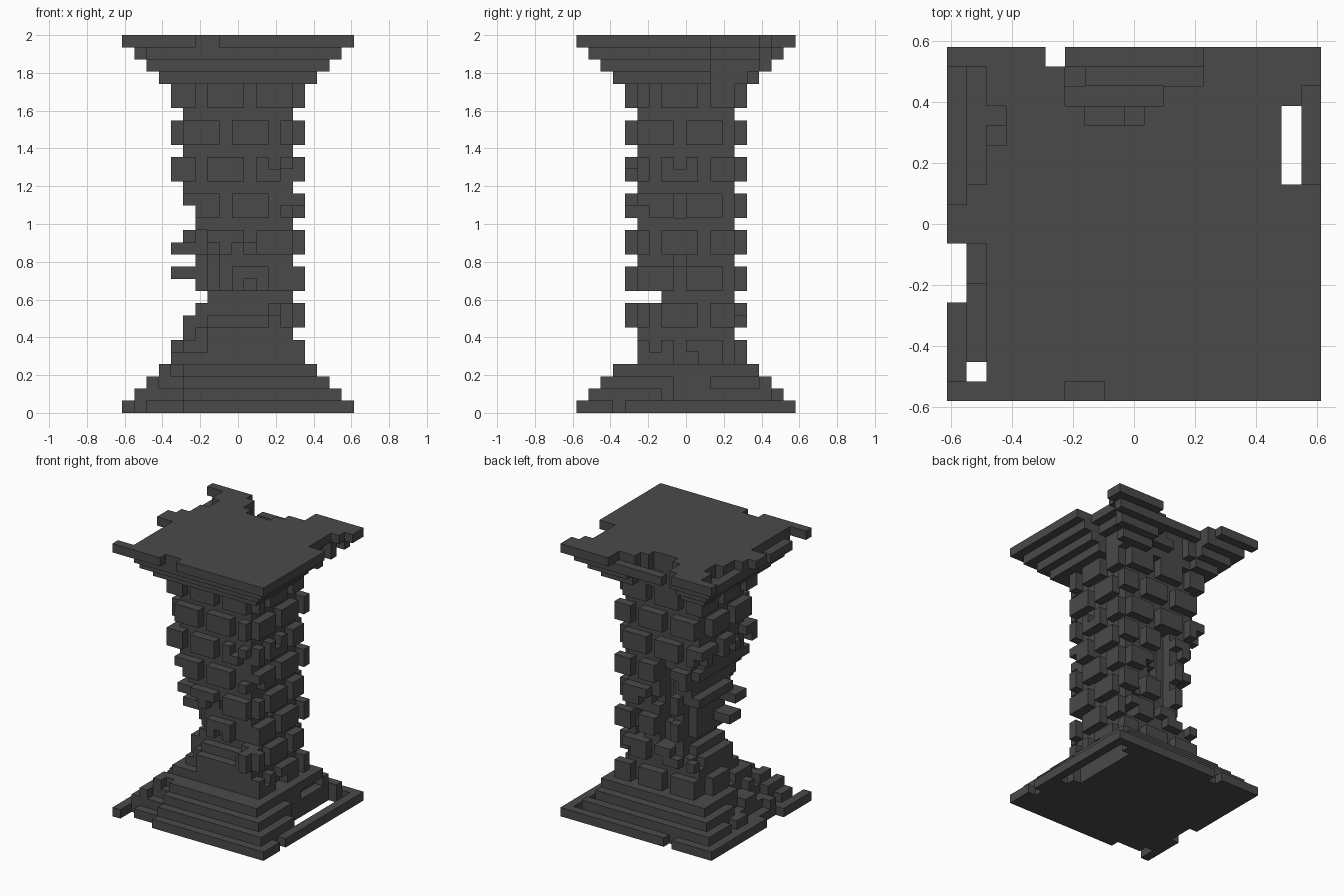
import bpy, bmesh, random

if "Cube" in bpy.data.objects:
    bpy.data.objects.remove(bpy.data.objects["Cube"], do_unlink=True)

random.seed(7)
S = 2 / 31              # block size
NX, NY = 19, 18         # blocks across the widest layer

stone = bpy.data.materials.new("dark_grey_stone")
stone.use_nodes = True
colour = (0.068, 0.068, 0.068, 1)
stone.diffuse_color = colour
bsdf = stone.node_tree.nodes["Principled BSDF"]
bsdf.inputs["Base Color"].default_value = colour
bsdf.inputs["Roughness"].default_value = 0.9


def box(i0, i1, j0, j1, k0, k1):
    """Set of grid cells in a box, both ends included."""
    return {(i, j, k) for i in range(i0, i1 + 1)
            for j in range(j0, j1 + 1) for k in range(k0, k1 + 1)}


def build(name, cells, solid):
    """Mesh the faces of the cells that are not buried in the whole solid."""
    bm = bmesh.new()
    verts = {}

    def vert(p):
        if p not in verts:
            verts[p] = bm.verts.new(((p[0] - NX / 2) * S, (p[1] - NY / 2) * S, p[2] * S))
        return verts[p]

    for c in sorted(cells):
        for axis in range(3):
            u, v = (axis + 1) % 3, (axis + 2) % 3
            for side in (0, 1):
                n = list(c)
                n[axis] += 2 * side - 1
                if tuple(n) in solid:
                    continue
                ring = []
                for a, b in ((0, 0), (1, 0), (1, 1), (0, 1)):
                    p = list(c)
                    p[axis] += side
                    p[u] += a
                    p[v] += b
                    ring.append(vert(tuple(p)))
                bm.faces.new(ring if side else ring[::-1])
    mesh = bpy.data.meshes.new(name)
    bm.to_mesh(mesh)
    bm.free()
    mesh.materials.append(stone)
    obj = bpy.data.objects.new(name, mesh)
    bpy.context.collection.objects.link(obj)


# Stepped base and cap, each layer one block smaller
base, cap = set(), set()
for k in range(4):
    base |= box(k, 18 - k, k, 17 - k, k, k)
    cap |= box(k, 18 - k, k, 17 - k, 30 - k, 30 - k)

# Broken front-left corner of the base
for k in range(4):
    base -= box(k + 1, 4, k, k, k, k)
base -= box(1, 1, 1, 1, 0, 1)
# Broken left and back edges of the base
base -= box(0, 0, 5, 7, 0, 0) | box(5, 5, 17, 17, 0, 0)
base -= box(1, 1, 4, 4, 1, 1) | box(1, 1, 6, 9, 1, 1) | box(1, 1, 12, 12, 1, 1)
base -= box(2, 2, 5, 6, 2, 2) | box(2, 2, 9, 10, 2, 2) | box(3, 3, 5, 5, 3, 3) | box(3, 3, 7, 8, 3, 3)
# Long slot behind the right edge of the base
base -= box(17, 17, 7, 16, 0, 1) | box(16, 16, 8, 15, 0, 2) | box(15, 15, 11, 14, 2, 2)
base -= box(18, 18, 3, 3, 0, 0)

# Broken left edge of the cap
cap -= box(0, 1, 1, 7, 30, 30) | box(0, 0, 10, 16, 30, 30)
cap -= box(1, 1, 11, 16, 30, 30) | box(2, 2, 13, 14, 30, 30)
cap -= box(1, 1, 1, 1, 29, 29) | box(1, 1, 6, 7, 29, 29) | box(2, 2, 13, 13, 29, 29)
cap -= box(3, 3, 9, 11, 27, 27)
# Broken back edge of the cap
cap -= box(5, 12, 17, 17, 30, 30) | box(6, 12, 16, 16, 30, 30)
cap -= box(6, 10, 15, 15, 30, 30) | box(7, 9, 14, 14, 30, 30)
cap -= box(6, 6, 15, 16, 29, 29) | box(7, 10, 15, 15, 29, 29) | box(7, 9, 14, 14, 29, 29)
cap -= box(6, 11, 15, 15, 28, 28) | box(7, 8, 14, 14, 28, 28) | box(6, 11, 14, 14, 27, 27)
# Broken right and front edges of the cap
cap -= box(17, 18, 11, 14, 30, 30) | box(18, 18, 15, 15, 30, 30) | box(6, 7, 0, 0, 30, 30)
cap -= box(16, 17, 11, 14, 29, 29) | box(17, 17, 15, 15, 29, 29)
cap -= box(15, 16, 11, 14, 28, 28) | box(15, 15, 11, 13, 27, 27)

# Shaft core and the raised bricks in running bond around it
shaft = box(5, 13, 5, 12, 4, 26)
bricks = set()
for row, k in enumerate(range(4, 27, 3)):
    gap = 0 if row % 2 == 0 else 2
    for i, j, _ in box(4, 14, 4, 13, k, k):
        on_x, on_y = i in (4, 14), j in (4, 13)
        if not (on_x or on_y) or (on_y and i % 4 == gap) or (on_x and j % 4 == gap):
            continue
        if j == 4 and (k == 4 or (k == 7 and i < 13)):
            continue
        bricks |= {(i, j, k), (i, j, k + 1)}


def worn(c):
    """Deep wear around the lower front-left edge of the shaft."""
    i, j, k = c
    first = {6: 5, 7: 5, 8: 6, 9: 7, 10: 6, 11: 6, 12: 6, 13: 6, 14: 5,
             15: 6, 16: 6, 17: 5, 18: 5}.get(k, 4)
    hollow = ((i - 4) / 3.6) ** 2 + ((j - 4) / 3.6) ** 2 + ((k - 10) / 6) ** 2 < 1
    return i < first or hollow or (k == 9 and j < 7)


shaft = {c for c in shaft if not worn(c)}
bricks = {c for c in bricks if not worn(c)}

# Worn slope low on the front
shaft -= box(5, 6, 5, 5, 5, 6) | box(5, 11, 5, 5, 7, 7) | box(5, 12, 5, 5, 8, 8) | box(5, 11, 6, 6, 8, 8)

# Upright cracks at the back
shaft -= box(8, 9, 12, 12, 9, 18) | box(9, 9, 11, 11, 11, 16) | box(6, 6, 12, 12, 8, 13)
bricks -= box(8, 9, 13, 13, 9, 18) | box(6, 6, 13, 13, 8, 13)

# Small chips, more of them on the left
for c in sorted(bricks):
    if c[2] < 22 and random.random() < (0.12 if c[0] < 8 else 0.07):
        bricks.discard(c)
for c in sorted(shaft):
    edge = c[0] in (5, 13) or c[1] in (5, 12)
    if edge and 6 < c[2] < 20 and random.random() < (0.1 if c[0] < 8 else 0.05):
        shaft.discard(c)

# Stubs left standing on the worn side
bricks |= box(4, 6, 7, 8, 11, 11) | box(4, 6, 6, 7, 13, 13)
bricks -= shaft

parts = {"stepped_base": base, "shaft": shaft, "raised_bricks": bricks, "stepped_cap": cap}
whole = set().union(*parts.values())
for part_name, part_cells in parts.items():
    build(part_name, part_cells, whole)
